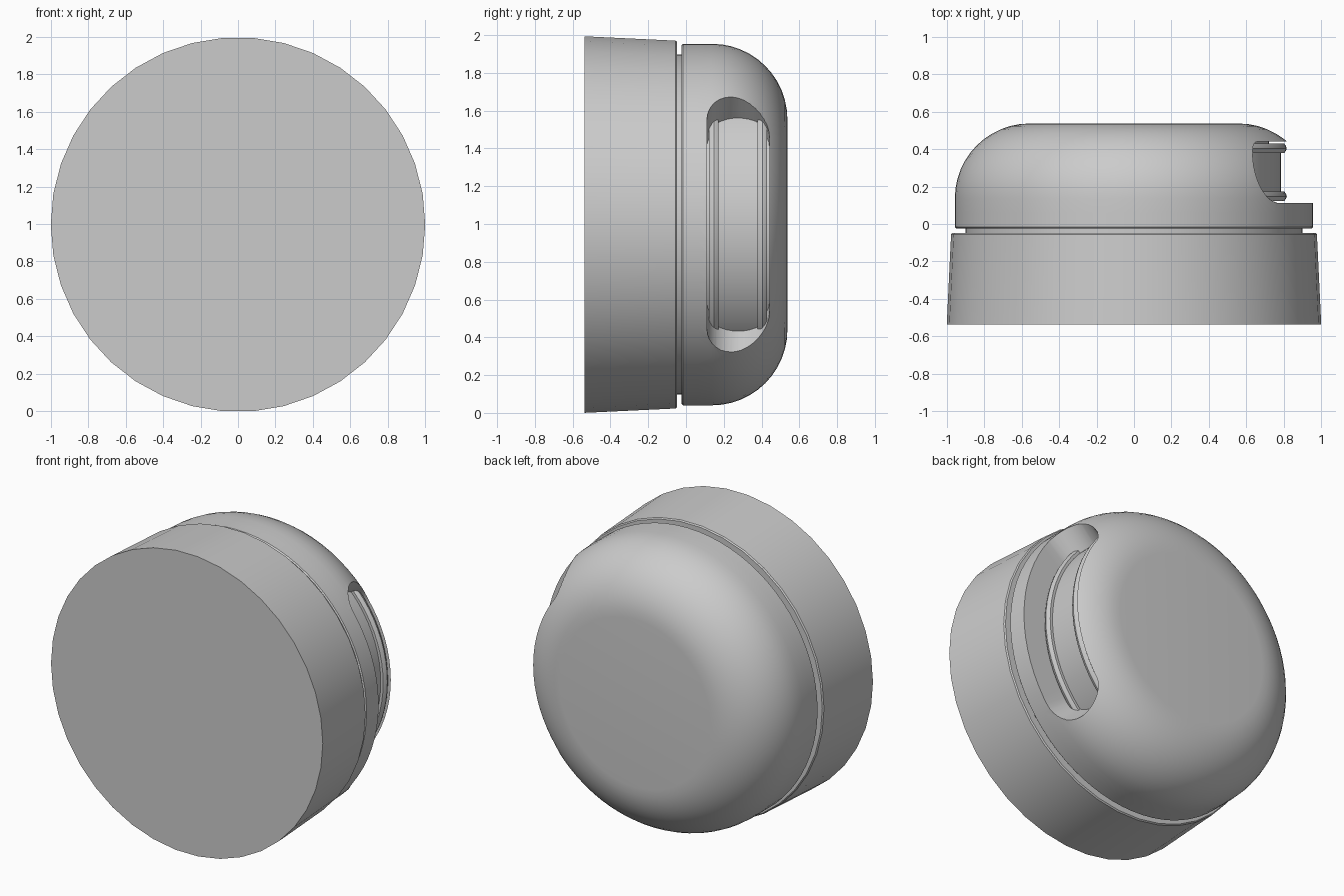
import bpy, bmesh
from math import sin, cos, pi, radians, sqrt

if "Cube" in bpy.data.objects:
    bpy.data.objects.remove(bpy.data.objects["Cube"])

CZ = 0.997  # height of the turning axis, which runs along y

grey = bpy.data.materials.new("plain grey")
grey.use_nodes = True
GREY = (0.6, 0.6, 0.6, 1)
grey.diffuse_color = GREY
grey.node_tree.nodes["Principled BSDF"].inputs["Base Color"].default_value = GREY


def polar(r, a, y):
    return (r * cos(a), y, CZ + r * sin(a))


def make_object(name, bm):
    bmesh.ops.recalc_face_normals(bm, faces=bm.faces)
    mesh = bpy.data.meshes.new(name)
    bm.to_mesh(mesh)
    bm.free()
    mesh.materials.append(grey)
    ob = bpy.data.objects.new(name, mesh)
    bpy.context.collection.objects.link(ob)
    return ob


def bridge(bm, a, b):
    for i in range(len(a)):
        j = (i + 1) % len(a)
        bm.faces.new((a[i], a[j], b[j], b[i]))


def revolve(name, profile, sides):
    """Solid of revolution from (radius, y) points, capped at both ends."""
    bm = bmesh.new()
    rings = [[bm.verts.new(polar(r, 2 * pi * i / sides, y)) for i in range(sides)]
             for r, y in profile]
    for a, b in zip(rings, rings[1:]):
        bridge(bm, a, b)
    bm.faces.new(rings[0])
    bm.faces.new(rings[-1])
    return make_object(name, bm)


def cut(target, cutter):
    mod = target.modifiers.new("cut", 'BOOLEAN')
    mod.operation = 'DIFFERENCE'
    mod.solver = 'EXACT'
    mod.object = cutter
    bpy.context.view_layer.objects.active = target
    bpy.ops.object.modifier_apply(modifier=mod.name)
    bpy.data.objects.remove(cutter)


def shade(ob):
    bpy.ops.object.select_all(action='DESELECT')
    ob.select_set(True)
    bpy.context.view_layer.objects.active = ob
    bpy.ops.object.shade_smooth_by_angle(angle=radians(30))


# Tapered base with four screw holes in its flat face
base = revolve("base", [(1.0, -0.537), (0.977, -0.055), (0.97, -0.047)], 38)
for sx in (-1, 1):
    for sz in (-1, 1):
        bm = bmesh.new()
        bmesh.ops.create_cone(bm, cap_ends=True, segments=24, radius1=0.04,
                              radius2=0.04, depth=0.24)
        for v in bm.verts:
            x, y, z = v.co
            v.co = (sx * 0.552 + x, z - 0.537, CZ + 0.006 + sz * 0.552 + y)
        cut(base, make_object("hole_cutter", bm))

# Recessed seam between base and dome
seam = revolve("seam_ring", [(0.9, -0.06), (0.9, -0.01)], 76)

# Rounded dome
dome_profile = [(0.95, -0.023), (0.957, -0.016), (0.957, 0.06)]
for i in range(13):
    t = pi / 2 * i / 12
    dome_profile.append((0.557 + 0.4 * cos(t), 0.137 + 0.4 * sin(t)))
dome = revolve("dome", dome_profile, 76)

# Round-ended slot wrapped around the +x side, with radial walls
HALF, CAP, MID, WIDE = radians(46), radians(10.5), 0.276, 0.165
ends = [(HALF - CAP + CAP * sin(pi / 2 * k / 8), WIDE * cos(pi / 2 * k / 8))
        for k in range(8)]
straight = [((HALF - CAP) * k / 8, WIDE) for k in range(-7, 8)]
upper = [(-a, h) for a, h in reversed(ends)] + straight + ends
bm = bmesh.new()
columns = []
for a, h in [(-HALF, 0)] + upper + [(HALF, 0)]:
    h = max(h, 0.004)
    columns.append([bm.verts.new(polar(r, a, MID + s * h))
                    for r, s in ((0.72, -1), (1.1, -1), (1.1, 1), (0.72, 1))])
for a, b in zip(columns, columns[1:]):
    bridge(bm, a, b)
bm.faces.new(columns[0])
bm.faces.new(columns[-1])
cut(dome, make_object("slot_cutter", bm))

# Drum inside the slot with two rounded rims
drum = revolve("drum", [(0.785, 0.14), (0.785, 0.41)], 76)
rims = []
for name, y in (("front_rim", 0.148), ("back_rim", 0.404)):
    w, e = 0.025, 0.012
    profile = [(0.74, y - w), (0.803, y - w), (0.812, y - e), (0.816, y),
               (0.812, y + e), (0.803, y + w), (0.74, y + w)]
    rims.append(revolve(name, profile, 76))

for ob in (base, seam, dome, drum, *rims):
    shade(ob)
